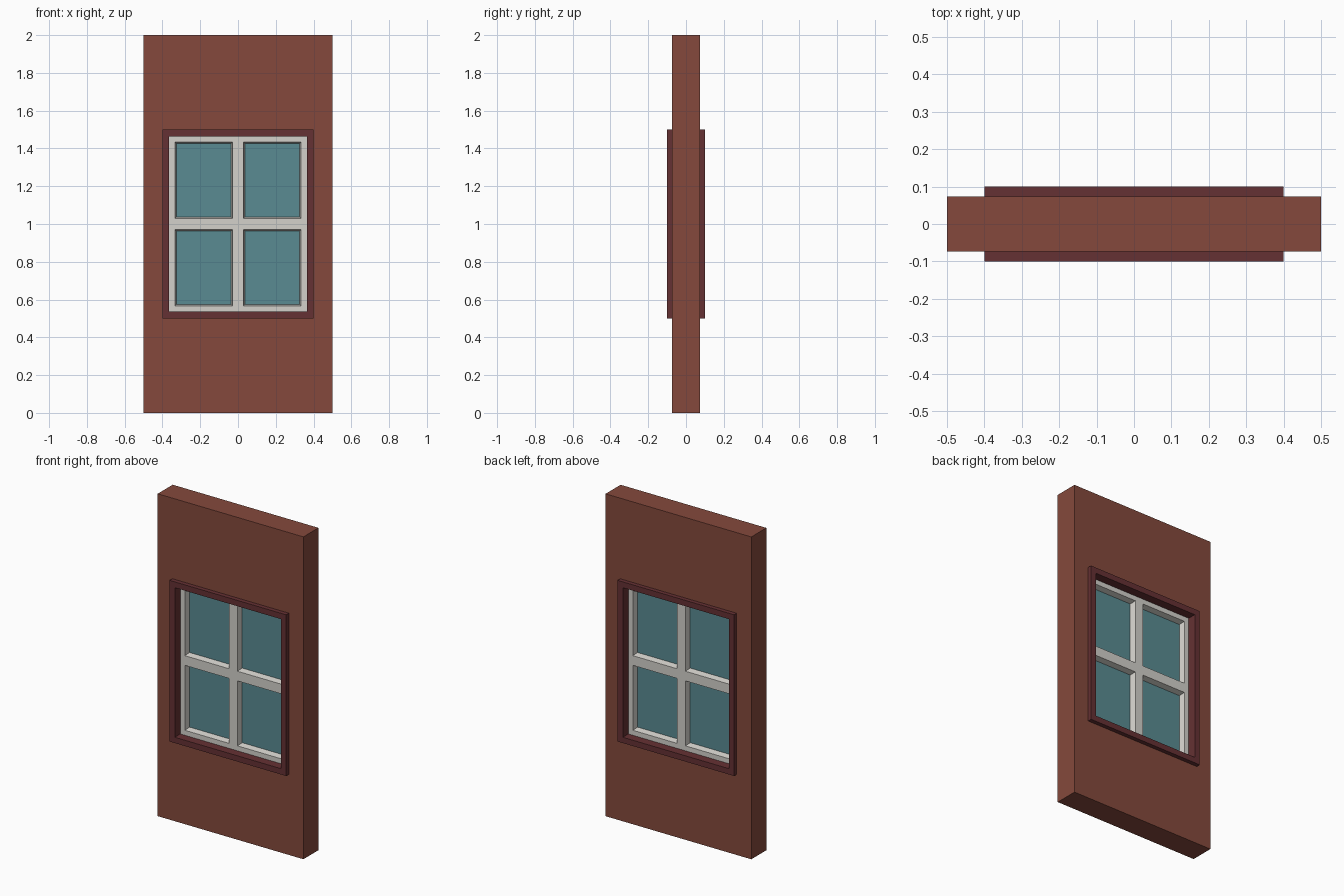
import bpy
import bmesh

if "Cube" in bpy.data.objects:
    bpy.data.objects.remove(bpy.data.objects["Cube"])


def material(name, rgb):
    """Material from 0-255 sRGB values, stored as linear."""
    m = bpy.data.materials.new(name)
    lin = [((c / 255 + 0.055) / 1.055) ** 2.4 for c in rgb]
    m.diffuse_color = (*lin, 1)
    m.use_nodes = True
    m.node_tree.nodes["Principled BSDF"].inputs["Base Color"].default_value = m.diffuse_color
    return m


BRICK = material("brick_red", (133, 73, 60))
TRIM = material("dark_maroon", (101, 49, 51))
WHITE = material("off_white", (211, 209, 203))
GLASS = material("teal_glass", (90, 139, 146))


def lattice(name, layers, mat):
    """Panel with rectangular openings in every odd row and column.
    layers: (y, xs, zs) from front to back, so openings can taper."""
    nx, nz = len(layers[0][1]), len(layers[0][2])
    bm = bmesh.new()
    grids = [[[bm.verts.new((x, y, z)) for z in zs] for x in xs]
             for y, xs, zs in layers]
    edges = {}
    for i in range(nx - 1):
        for k in range(nz - 1):
            if i % 2 and k % 2:
                continue
            loop = [(i, k), (i + 1, k), (i + 1, k + 1), (i, k + 1)]
            bm.faces.new([grids[0][a][b] for a, b in loop])
            bm.faces.new([grids[-1][a][b] for a, b in reversed(loop)])
            for p, q in zip(loop, loop[1:] + loop[:1]):
                key = tuple(sorted((p, q)))
                edges[key] = edges.get(key, 0) + 1
    # walls between layers along outer and opening borders
    for (p, q), count in edges.items():
        if count == 1:
            for g, h in zip(grids, grids[1:]):
                bm.faces.new([g[p[0]][p[1]], g[q[0]][q[1]],
                              h[q[0]][q[1]], h[p[0]][p[1]]])
    bmesh.ops.recalc_face_normals(bm, faces=bm.faces)
    mesh = bpy.data.meshes.new(name)
    bm.to_mesh(mesh)
    bm.free()
    mesh.materials.append(mat)
    obj = bpy.data.objects.new(name, mesh)
    bpy.context.collection.objects.link(obj)
    return obj


def straight(y0, y1, xs, zs):
    return [(y0, xs, zs), (y1, xs, zs)]


# Wall with window opening
lattice("wall", straight(-0.073, 0.074, [-0.5, -0.38, 0.38, 0.5],
                         [0, 0.52, 1.48, 2]), BRICK)

# Window surround, proud of the wall on both sides
lattice("window_surround", straight(-0.1, 0.1, [-0.4, -0.364, 0.364, 0.4],
                                    [0.5, 0.536, 1.464, 1.5]), TRIM)


# Sash with four openings that narrow toward the glass
def sash_layer(y, t):
    xs = [0.028 + t, 0.333 - t, 0.375]
    zs = [0.03 + t, 0.433 - t, 0.475]
    return (y, [-v for v in reversed(xs)] + xs,
            [1 - v for v in reversed(zs)] + [1 + v for v in zs])


lattice("sash", [sash_layer(-0.046, 0), sash_layer(-0.012, 0.008),
                 sash_layer(0.012, 0.008), sash_layer(0.046, 0)], WHITE)

# Glass sheet
lattice("glass", straight(-0.01, 0.01, [-0.345, 0.345], [0.555, 1.445]), GLASS)
